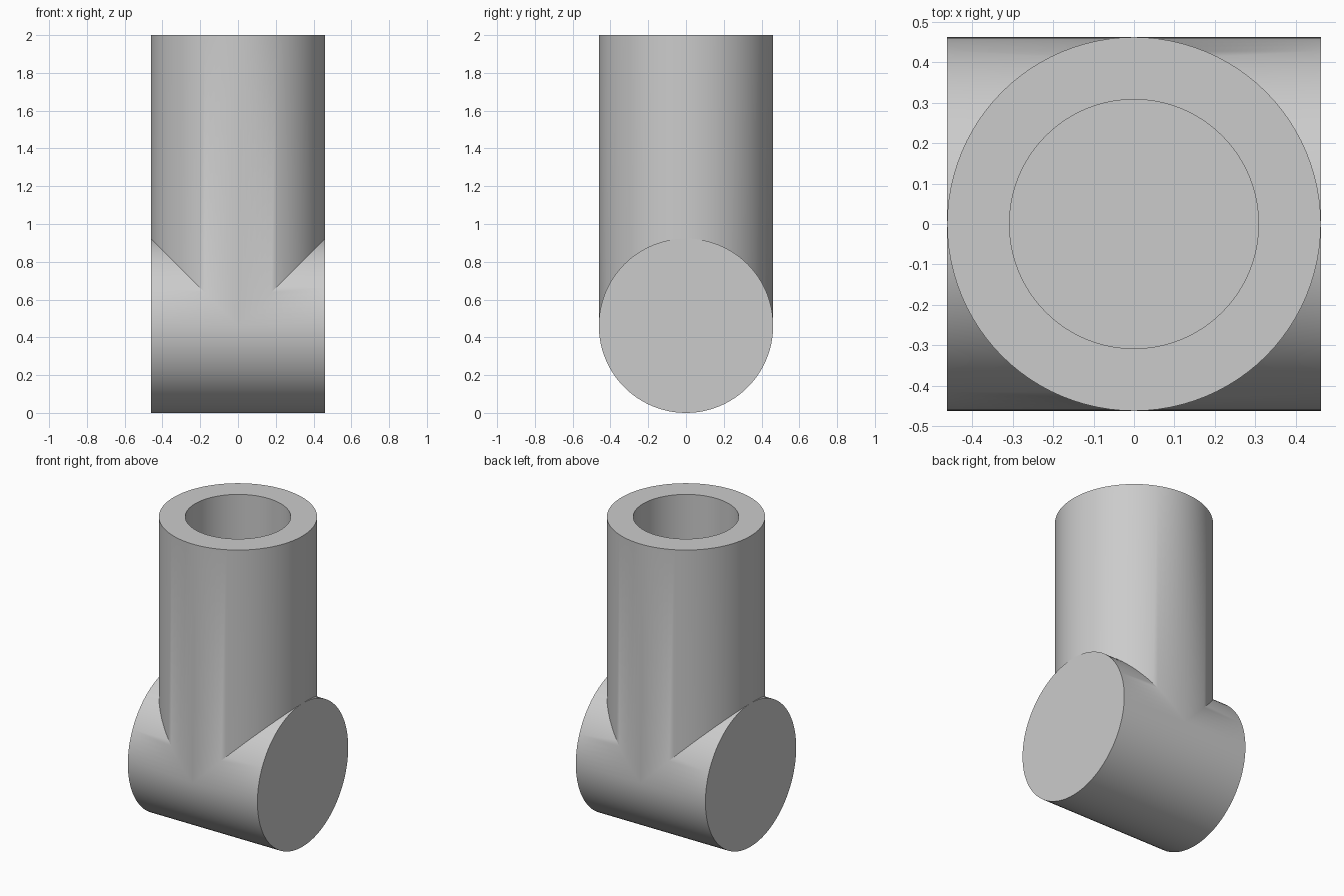
import bpy, bmesh
from math import sin, cos, tau, radians

if "Cube" in bpy.data.objects:
    bpy.data.objects.remove(bpy.data.objects["Cube"], do_unlink=True)

R = 6 / 13            # outer radius of both cylinders
BORE = 4 / 13         # socket radius
TOP = 2.0
FLOOR = 12 / 13       # bottom of the socket
SEG = 96

grey = bpy.data.materials.new("light_grey")
grey.use_nodes = True
colour = (0.6, 0.6, 0.6, 1)
grey.diffuse_color = colour
grey.node_tree.nodes["Principled BSDF"].inputs["Base Color"].default_value = colour

bm = bmesh.new()
angles = [tau * i / SEG for i in range(SEG)]


def ring(point):
    return [bm.verts.new(point(a)) for a in angles]


def bridge(a, b):
    for i in range(SEG):
        j = (i + 1) % SEG
        bm.faces.new((a[i], a[j], b[j], b[i]))


# Upright tube: mitred foot, outer wall, rim, socket wall and socket floor
tube = [
    ring(lambda a: (R * cos(a), R * sin(a), R + R * abs(cos(a)))),
    ring(lambda a: (R * cos(a), R * sin(a), TOP)),
    ring(lambda a: (BORE * cos(a), BORE * sin(a), TOP)),
    ring(lambda a: (BORE * cos(a), BORE * sin(a), FLOOR)),
]
for low, high in zip(tube, tube[1:]):
    bridge(low, high)
bm.faces.new(tube[-1])

# Crosswise barrel: each half runs from its end cap to the mitre line
for side in (-1, 1):
    end = ring(lambda a: (side * R, R * cos(a), R + R * sin(a)))
    inner = ring(lambda a: (side * max(0, R * sin(a)), R * cos(a), R + R * sin(a)))
    bridge(end, inner)
    bm.faces.new(end)

# Weld the mitre seam
bmesh.ops.remove_doubles(bm, verts=bm.verts, dist=0.0001)
bmesh.ops.recalc_face_normals(bm, faces=bm.faces)

mesh = bpy.data.meshes.new("tee_socket")
bm.to_mesh(mesh)
bm.free()
mesh.materials.append(grey)
tee = bpy.data.objects.new("tee_socket", mesh)
bpy.context.collection.objects.link(tee)

bpy.ops.object.select_all(action="DESELECT")
tee.select_set(True)
bpy.context.view_layer.objects.active = tee
bpy.ops.object.shade_smooth_by_angle(angle=radians(30))
